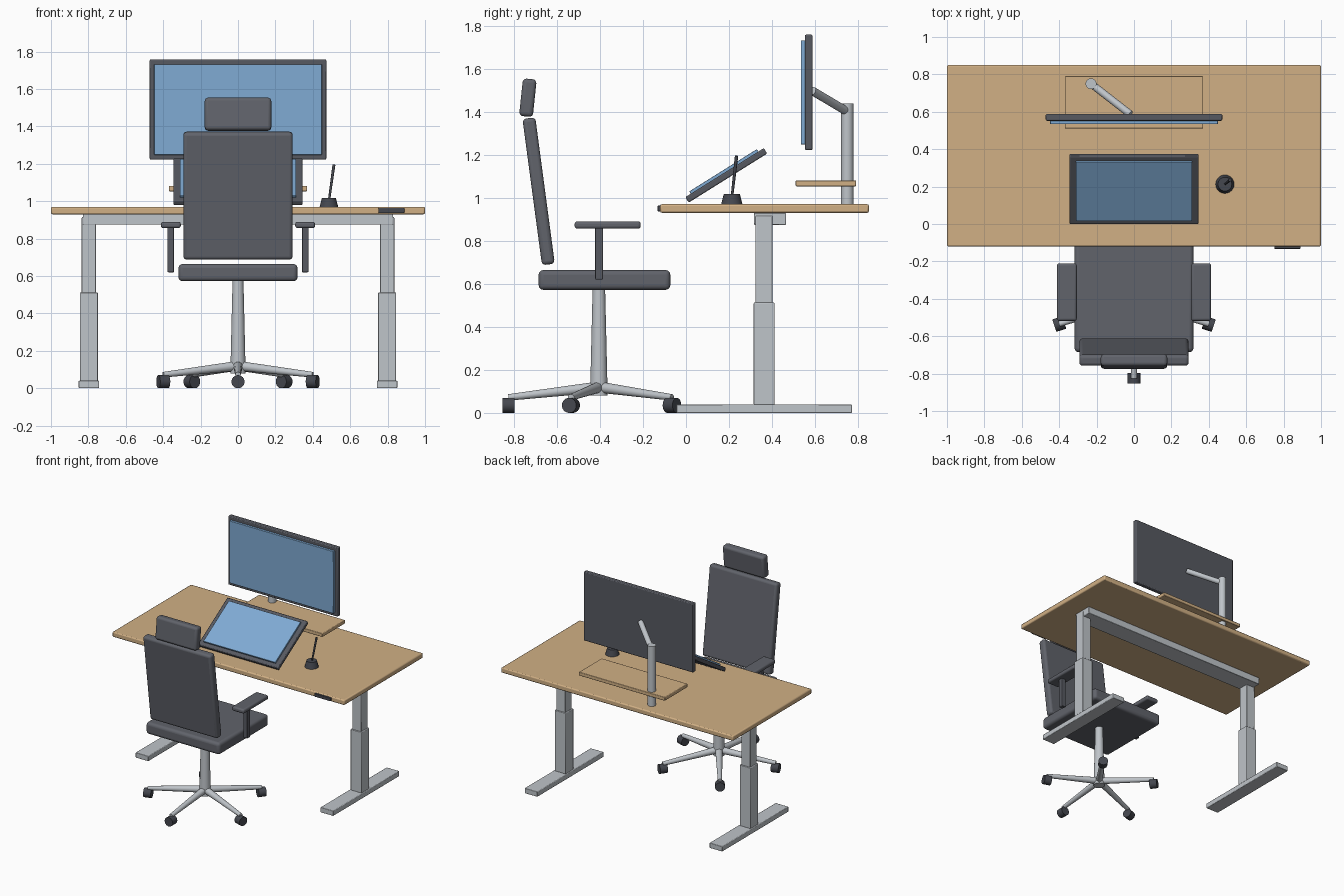
import bpy
import math
from mathutils import Vector

old = bpy.data.objects.get("Cube")
if old:
    bpy.data.objects.remove(old, do_unlink=True)


def material(name, *srgb):
    lin = [((c + 0.055) / 1.055) ** 2.4 for c in srgb] + [1.0]
    m = bpy.data.materials.new(name)
    m.use_nodes = True
    m.diffuse_color = lin
    m.node_tree.nodes["Principled BSDF"].inputs["Base Color"].default_value = lin
    return m


wood = material("light wood", 0.82, 0.69, 0.52)
metal = material("silver metal", 0.75, 0.77, 0.79)
fabric = material("grey upholstery", 0.38, 0.39, 0.42)
casing = material("dark casing", 0.34, 0.35, 0.38)
black = material("black plastic", 0.27, 0.28, 0.31)
glass = material("blue screen", 0.50, 0.67, 0.83)


def finish(name, mat):
    ob = bpy.context.object
    ob.name = ob.data.name = name
    ob.data.materials.append(mat)
    return ob


def box(name, mat, center, size, bevel=0.004, tilt=0, segments=2):
    """Bevelled box, tilted about the x axis in degrees."""
    bpy.ops.mesh.primitive_cube_add(size=1, location=center)
    ob = finish(name, mat)
    ob.scale = size
    bpy.ops.object.transform_apply(location=False, rotation=False, scale=True)
    ob.rotation_euler.x = math.radians(tilt)
    if bevel:
        mod = ob.modifiers.new("soft edges", "BEVEL")
        mod.width, mod.segments = bevel, segments
        bpy.ops.object.shade_smooth_by_angle(angle=math.radians(40))
    return ob


def rod(name, mat, start, end, r1, r2=None, sides=24):
    """Round bar, optionally tapered, between two points."""
    a, b = Vector(start), Vector(end)
    bpy.ops.mesh.primitive_cone_add(vertices=sides, radius1=r1, radius2=r2 or r1,
                                    depth=(b - a).length, location=(a + b) / 2)
    ob = finish(name, mat)
    ob.rotation_euler = (b - a).to_track_quat("Z", "Y").to_euler()
    bpy.ops.object.shade_smooth_by_angle(angle=math.radians(40))
    return ob


# Desk
box("desk_top", wood, (0, 0.365, 0.95), (2, 0.97, 0.04), 0.008)
box("desk_crossbeam", metal, (0, 0.39, 0.902), (1.66, 0.15, 0.056))
box("height_control", black, (0.82, -0.122, 0.95), (0.14, 0.022, 0.026))
for side, x in (("left", 0.797), ("right", -0.797)):
    box(side + "_desk_foot", metal, (x, 0.363, 0.02), (0.11, 0.816, 0.04))
    box(side + "_outer_leg", metal, (x, 0.363, 0.275), (0.095, 0.097, 0.475))
    box(side + "_inner_leg", metal, (x, 0.363, 0.7), (0.077, 0.08, 0.43))

# Monitor with its shelf, pole and arm
box("monitor_shelf", wood, (0, 0.65, 1.067), (0.74, 0.28, 0.028))
box("monitor_body", casing, (0, 0.57, 1.49), (0.944, 0.036, 0.536), 0.006)
box("monitor_screen", glass, (0, 0.545, 1.49), (0.896, 0.022, 0.484), 0.002)
rod("monitor_pole", metal, (-0.23, 0.75, 0.965), (-0.23, 0.75, 1.437), 0.029)
rod("monitor_arm", metal, (-0.23, 0.75, 1.4), (-0.02, 0.587, 1.497), 0.02)

# Tilted drawing tablet
TILT = math.radians(32)
normal = Vector((0, -math.sin(TILT), math.cos(TILT)))
middle = Vector((0, 0.187, 1.104))
box("tablet_body", casing, middle, (0.69, 0.43, 0.03), 0.006, 32)
box("tablet_screen", glass, middle + normal * 0.02, (0.62, 0.37, 0.016), 0.002, 32)

# Pen in its holder
rod("pen_holder", black, (0.486, 0.213, 0.968), (0.486, 0.213, 1.018), 0.05, 0.037)
rod("pen", black, (0.486, 0.213, 1.0), (0.513, 0.235, 1.195), 0.006, 0.008, 12)

# Chair cushions and armrests
box("seat", fabric, (0, -0.379, 0.618), (0.636, 0.612, 0.092), 0.022, 0, 4)
box("backrest", fabric, (0, -0.685, 1.03), (0.585, 0.06, 0.686), 0.018, 7.6, 4)
box("headrest", fabric, (0, -0.735, 1.465), (0.356, 0.064, 0.175), 0.018, -6, 4)
for side, x in (("left", 0.359), ("right", -0.359)):
    box(side + "_armrest_post", casing, (x, -0.404, 0.74), (0.035, 0.036, 0.24))
    box(side + "_armrest_pad", fabric, (x, -0.364, 0.873), (0.106, 0.307, 0.034), 0.012, 0, 3)

# Chair column and five-armed base
hub = Vector((0, -0.405, 0))
rod("chair_column", metal, hub + Vector((0, 0, 0.08)), hub + Vector((0, 0, 0.58)), 0.041, 0.029)
for i in range(5):
    a = math.radians(72 * i - 90)
    out = Vector((math.cos(a), math.sin(a), 0))
    rod(f"base_arm_{i + 1}", metal, hub + Vector((0, 0, 0.12)),
        hub + out * 0.42 + Vector((0, 0, 0.072)), 0.026, 0.015, 16)
    wheel = hub + out * 0.42 + Vector((0, 0, 0.035))
    rod(f"caster_{i + 1}", black, wheel - out * 0.028, wheel + out * 0.028, 0.035)
